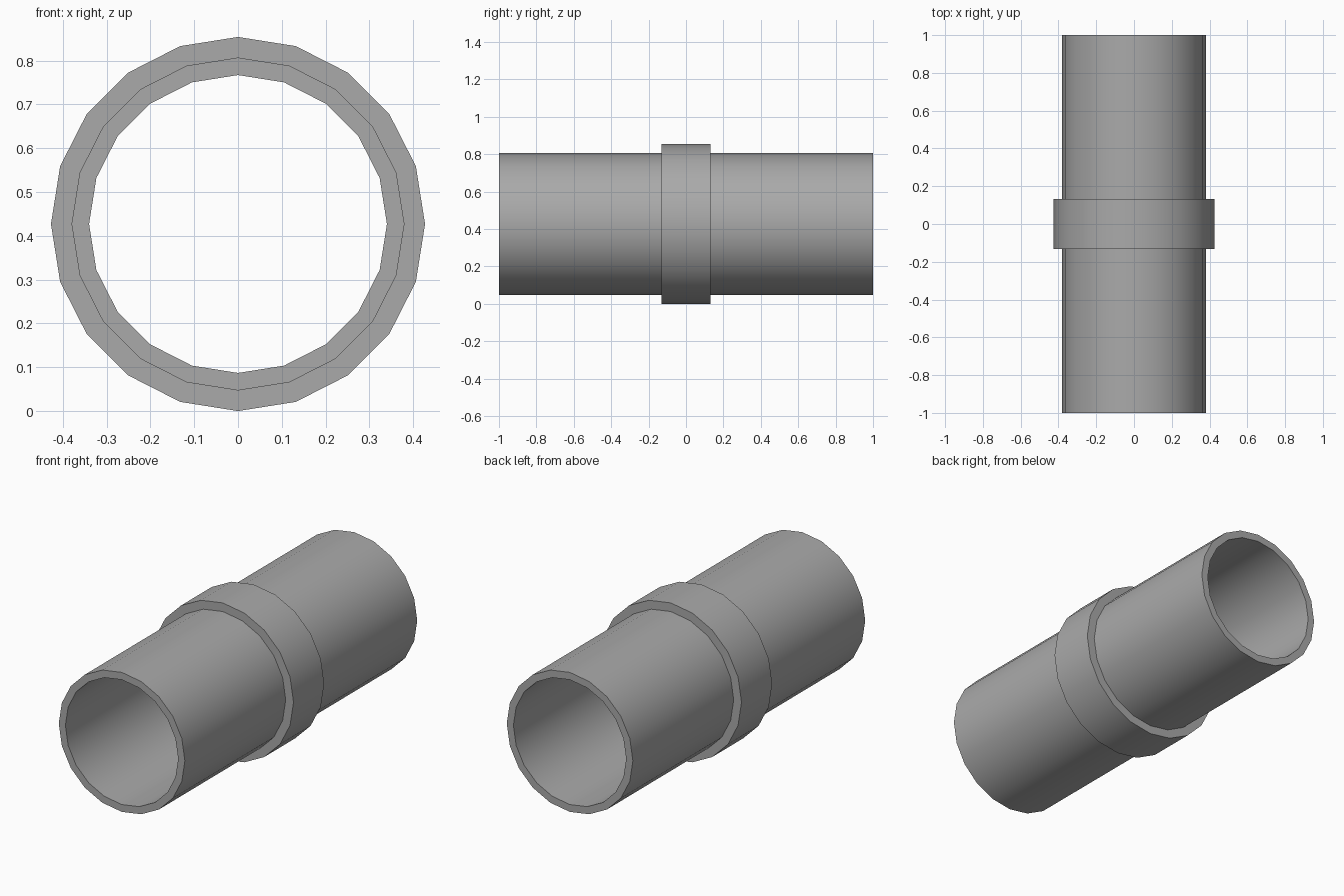
import bpy
import bmesh
import math
from mathutils import Matrix, Vector

cube = bpy.data.objects.get("Cube")
if cube:
    bpy.data.objects.remove(cube, do_unlink=True)

SIDES = 20
BORE, PIPE, COLLAR = 0.34, 0.38, 0.427
HALF_LENGTH, HALF_COLLAR = 1.0, 0.132

grey = bpy.data.materials.new("plain grey")
grey.use_nodes = True
colour = (0.4, 0.4, 0.4, 1)
grey.diffuse_color = colour
grey.node_tree.nodes["Principled BSDF"].inputs["Base Color"].default_value = colour

# Closed wall section (radius, y): bore, pipe end, collar step, other pipe end
half = [(BORE, HALF_LENGTH), (PIPE, HALF_LENGTH), (PIPE, HALF_COLLAR), (COLLAR, HALF_COLLAR)]
section = half + [(r, -y) for r, y in reversed(half)]

# Revolve the section about the y axis
bm = bmesh.new()
rings = []
for i in range(SIDES):
    turn = Matrix.Rotation(math.tau * i / SIDES, 3, 'Y')
    rings.append([bm.verts.new(turn @ Vector((r, y, 0))) for r, y in section])
count = len(section)
for i in range(SIDES):
    a, b = rings[i], rings[(i + 1) % SIDES]
    for j in range(count):
        k = (j + 1) % count
        bm.faces.new((a[j], a[k], b[k], b[j]))
bmesh.ops.recalc_face_normals(bm, faces=bm.faces)

mesh = bpy.data.meshes.new("pipe_coupling")
bm.to_mesh(mesh)
bm.free()
mesh.materials.append(grey)
pipe = bpy.data.objects.new("pipe_coupling", mesh)
pipe.location.z = COLLAR
bpy.context.collection.objects.link(pipe)

# Smooth round walls, crisp rims and collar steps
bpy.ops.object.select_all(action='DESELECT')
pipe.select_set(True)
bpy.context.view_layer.objects.active = pipe
bpy.ops.object.shade_smooth_by_angle(angle=math.radians(30))
